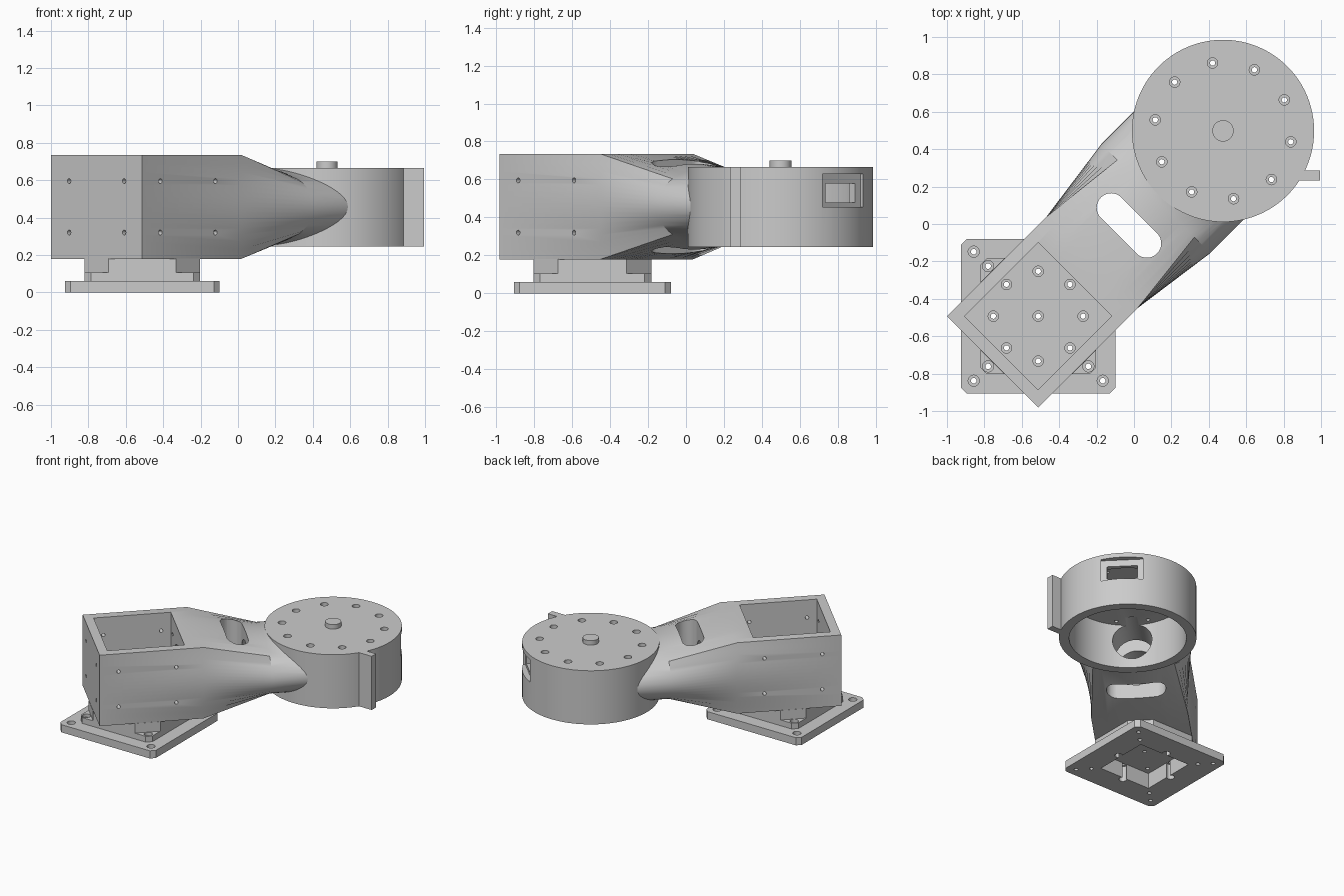
import bpy, bmesh
from math import cos, sin, pi, radians
from mathutils import Matrix

if "Cube" in bpy.data.objects:
    bpy.data.objects.remove(bpy.data.objects["Cube"])

grey = bpy.data.materials.new("light_grey")
grey.use_nodes = True
grey.diffuse_color = (0.6, 0.6, 0.6, 1)
grey.node_tree.nodes["Principled BSDF"].inputs["Base Color"].default_value = (0.6, 0.6, 0.6, 1)

# Two working frames, both turned so local x runs along the arm
TURN = Matrix.Rotation(radians(45), 4, 'Z')
BASE = Matrix.Translation((-0.512, -0.493, 0))
DRUM = Matrix.Translation((0.476, 0.498, 0))
ARM = BASE @ TURN
HEAD = DRUM @ TURN
MID = 0.457


def circle(r, z, x=0, y=0, n=64):
    return [(x + r * cos(2 * pi * i / n), y + r * sin(2 * pi * i / n), z) for i in range(n)]


def square(h, z, cut):
    """Square outline with chamfered corners."""
    c = h - cut
    return [(h, -c, z), (h, c, z), (c, h, z), (-c, h, z),
            (-h, c, z), (-h, -c, z), (-c, -h, z), (c, -h, z)]


def pin(x, y, steps, n=20):
    """Stepped round pin given as (radius, height) pairs."""
    return [circle(r, z, x, y, n) for r, z in steps]


def block(x0, x1, y0, y1, z0, z1):
    return [[(x0, y0, z), (x1, y0, z), (x1, y1, z), (x0, y1, z)] for z in (z0, z1)]


def solid(name, lofts, frame):
    """Make one object from closed lofts, each a list of rings."""
    bm = bmesh.new()
    for rings in lofts:
        vs = [[bm.verts.new(p) for p in ring] for ring in rings]
        n = len(vs[0])
        for a, b in zip(vs, vs[1:]):
            for i in range(n):
                j = (i + 1) % n
                bm.faces.new((a[i], a[j], b[j], b[i]))
        bm.faces.new(vs[0][::-1])
        bm.faces.new(vs[-1])
    bmesh.ops.recalc_face_normals(bm, faces=bm.faces)
    mesh = bpy.data.meshes.new(name)
    bm.to_mesh(mesh)
    bm.free()
    mesh.transform(frame)
    mesh.materials.append(grey)
    ob = bpy.data.objects.new(name, mesh)
    bpy.context.collection.objects.link(ob)
    return ob


def activate(ob):
    bpy.ops.object.select_all(action='DESELECT')
    ob.select_set(True)
    bpy.context.view_layer.objects.active = ob


def carve(ob, lofts, frame, mode='DIFFERENCE'):
    tool = solid("cutter", lofts, frame)
    tool.hide_render = True
    mod = ob.modifiers.new("carve", 'BOOLEAN')
    mod.operation, mod.solver, mod.object = mode, 'EXACT', tool
    activate(ob)
    bpy.ops.object.modifier_apply(modifier=mod.name)
    bpy.data.objects.remove(tool)


def section(u, a, b, boxy, n=64):
    """Arm cross-section: rectangle or ellipse with half sizes a, b."""
    ring = []
    for i in range(n):
        c, s = cos(2 * pi * i / n), sin(2 * pi * i / n)
        m = max(abs(c), abs(s)) if boxy else 1
        ring.append((u, a * c / m, MID + b * s / m))
    return ring


def along(rings, axis):
    """Lay an upright loft down along local x or y."""
    if axis == 'x':
        return [[(z, x, y) for x, y, z in ring] for ring in rings]
    return [[(x, z, y) for x, y, z in ring] for ring in rings]


# Square housing blending into the flattened arm
arm = solid("housing_and_arm", [[section(-0.345, 0.345, 0.2775, True),
                                 section(0.405, 0.345, 0.2775, True),
                                 section(0.889, 0.412, 0.207, False),
                                 section(1.3, 0.412, 0.207, False)]], ARM)
carve(arm, [[circle(0.486, 0), circle(0.486, 1)]], DRUM)
carve(arm, [block(-0.278, 0.278, -0.278, 0.278, 0.25, 1)], ARM)
duct = [along([circle(0.14, 0.2, 0, MID), circle(0.14, 1.1, 0, MID)], 'x')]
carve(arm, duct, ARM)

# Rounded slot through the arm
slot = []
for z in (0, 1):
    half = [(0.686 + 0.077 * cos(pi * i / 16), 0.135 + 0.077 * sin(pi * i / 16), z) for i in range(17)]
    slot.append(half + [(2 * 0.686 - x, -y, z) for x, y, z in half])
carve(arm, [slot], ARM)

# Screw holes in the housing walls
for axis in 'xy':
    carve(arm, [along([circle(0.013, -0.4, p, z, 16), circle(0.013, 0.4, p, z, 16)], axis)
                for p in (-0.208, 0.208) for z in (0.32, 0.595)], ARM)

# Floor screw holes, shared by housing and base
spots = [(0, 0)] + [(0.24 * cos(k * pi / 4), 0.24 * sin(k * pi / 4)) for k in range(8)]
floor_pins = [pin(x, y, [(0.014, -0.1), (0.014, 0.22), (0.028, 0.22), (0.028, 0.4)]) for x, y in spots]
carve(arm, floor_pins, BASE)

# Mounting base: flange, riser plate and octagonal neck
base = solid("mounting_base", [[square(0.413, 0, 0.03), square(0.413, 0.06, 0.03),
                                square(0.31, 0.06, 0.035), square(0.31, 0.105, 0.035),
                                square(0.31, 0.105, 0.13), square(0.31, 0.18, 0.13)]], BASE)
corners = [(sx, sy) for sx in (-1, 1) for sy in (-1, 1)]
carve(base, [block(-0.22, 0.22, -0.22, 0.22, -0.1, 0.12)], BASE)
carve(base, [pin(x, y, [(0.028, -0.1), (0.028, 0.12), (0.014, 0.12), (0.014, 0.3)]) for x, y in spots], BASE)
for d, ledge in ((0.345, 0.03), (0.268, 0.08)):
    carve(base, [pin(sx * d, sy * d, [(0.015, -0.1), (0.015, ledge), (0.03, ledge), (0.03, 0.17)])
                 for sx, sy in corners], BASE)

# Drum: an open cup with its lid on top
drum = solid("drum", [[circle(0.487, 0.245, n=96), circle(0.487, 0.665, n=96)]], DRUM)
carve(drum, [block(0.36, 0.519, -0.265, -0.212, 0.245, 0.665)], DRUM, 'UNION')
carve(drum, [[circle(0.416, 0.1, n=96), circle(0.416, 0.59, n=96)]], DRUM)
carve(drum, duct, ARM)
lid = [radians(26.8 + 36 * k) for k in range(10)]
carve(drum, [pin(0.367 * cos(t), 0.367 * sin(t), [(0.014, 0.4), (0.014, 0.635), (0.028, 0.635), (0.028, 0.8)])
             for t in lid], DRUM)

# Stepped connector window in the drum wall
carve(drum, [block(0.445, 0.6, -0.15, 0.15, 0.455, 0.63)], HEAD)
carve(drum, [block(0.3, 0.6, -0.11, 0.11, 0.48, 0.58)], HEAD)

# Centre knob
knob = solid("centre_knob", [[circle(0.057, 0.66, n=32), circle(0.057, 0.7, n=32)]], DRUM)

for ob in (arm, base, drum, knob):
    activate(ob)
    bpy.ops.object.shade_smooth_by_angle(angle=radians(25))
